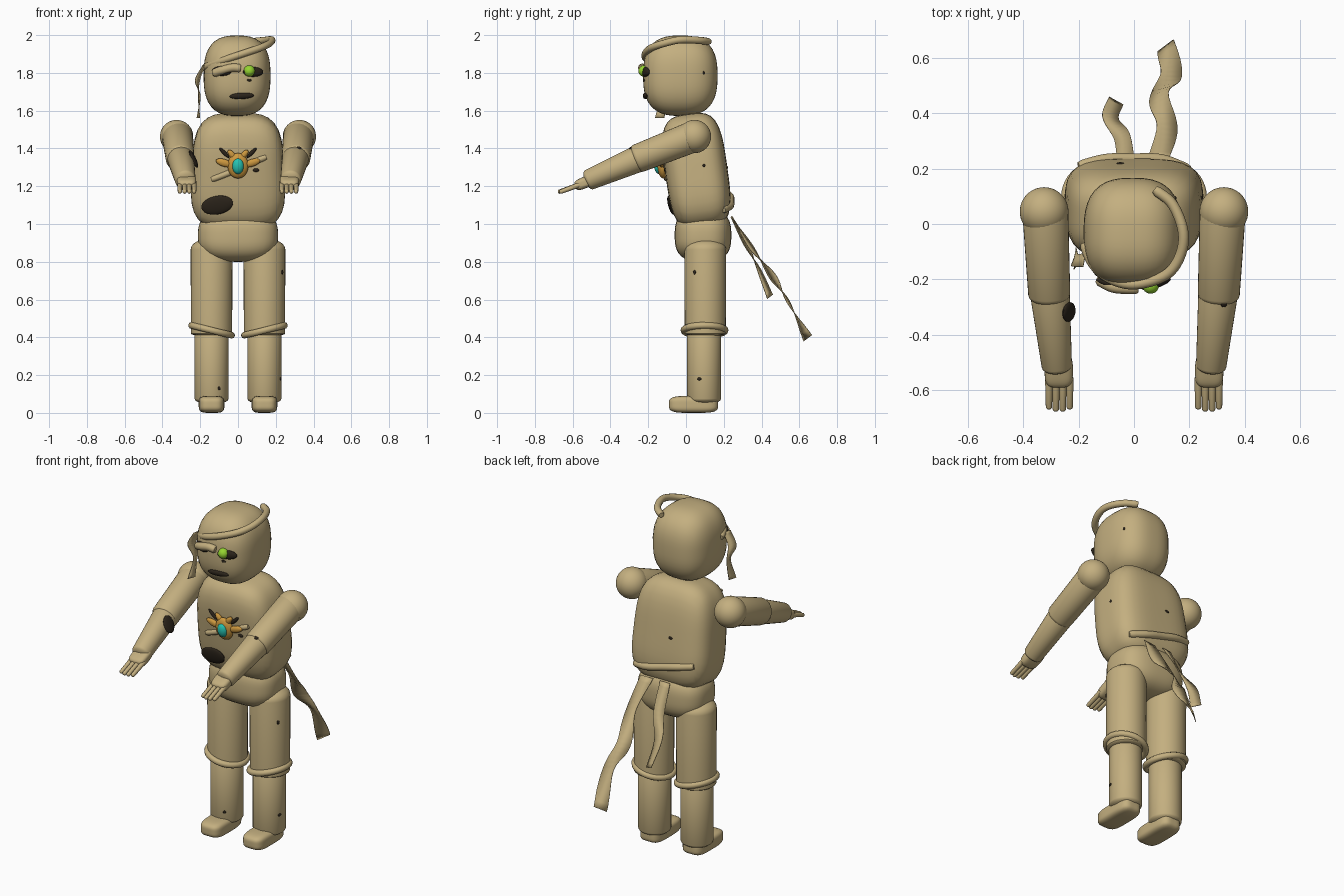
import bpy, bmesh, math
from mathutils import Vector, Matrix, Euler
from mathutils.bvhtree import BVHTree

cube = bpy.data.objects.get("Cube")
if cube:
    bpy.data.objects.remove(cube, do_unlink=True)


def material(name, rgb):
    m = bpy.data.materials.new(name)
    m.use_nodes = True
    m.diffuse_color = (*rgb, 1)
    bsdf = m.node_tree.nodes["Principled BSDF"]
    bsdf.inputs["Base Color"].default_value = (*rgb, 1)
    bsdf.inputs["Roughness"].default_value = 0.8
    return m


LINEN = material("linen tan", (0.55, 0.43, 0.215))
DARK = material("dark hollow", (0.025, 0.018, 0.011))
GOLD = material("gold", (0.62, 0.32, 0.05))
TEAL = material("turquoise", (0.02, 0.55, 0.45))
GREEN = material("glowing green", (0.3, 0.66, 0.03))


def finish(bm, name, mat):
    bmesh.ops.recalc_face_normals(bm, faces=bm.faces)
    mesh = bpy.data.meshes.new(name)
    bm.to_mesh(mesh)
    bm.free()
    mesh.materials.append(mat)
    ob = bpy.data.objects.new(name, mesh)
    bpy.context.collection.objects.link(ob)
    for o in bpy.context.selected_objects:
        o.select_set(False)
    ob.select_set(True)
    bpy.context.view_layer.objects.active = ob
    bpy.ops.object.shade_smooth_by_angle(angle=math.radians(40))
    return ob


def blob(name, loc, half, mat=LINEN, power=2.0, rot=None, taper=0.0, cuts=11):
    """Rounded box: power 2 is an ellipsoid, higher is boxier."""
    bm = bmesh.new()
    bmesh.ops.create_cube(bm, size=2)
    bmesh.ops.subdivide_edges(bm, edges=bm.edges, cuts=cuts, use_grid_fill=True)
    rot = rot or Matrix.Identity(3)
    for v in bm.verts:
        d = Vector(math.tan(c * math.pi / 4) for c in v.co)
        d /= sum(abs(c) ** power for c in d) ** (1 / power)
        grow = 1 - taper * d.z
        v.co = rot @ Vector((d.x * half[0] * grow, d.y * half[1], d.z * half[2])) + Vector(loc)
    return finish(bm, name, mat)


def limb(name, a, b, r0, r1, cap0, cap1, mat=LINEN, sides=32):
    """Round limb from a to b with domed ends of the given heights."""
    a, b = Vector(a), Vector(b)
    length = (b - a).length
    rot = (b - a).to_track_quat('Z', 'Y')
    angles = [math.pi / 2 * i / 6 for i in range(7)]
    prof = [(cap0 * (1 - math.sin(t)), r0 * math.cos(t)) for t in reversed(angles)]
    prof += [(length - cap1 * (1 - math.sin(t)), r1 * math.cos(t)) for t in angles]
    bm = bmesh.new()
    rings = []
    for h, r in prof:
        r = max(r, 0.0005)
        rings.append([bm.verts.new(a + rot @ Vector((r * math.cos(k), r * math.sin(k), h)))
                      for k in (math.tau * i / sides for i in range(sides))])
    for lo, hi in zip(rings, rings[1:]):
        for i in range(sides):
            j = (i + 1) % sides
            bm.faces.new((lo[i], lo[j], hi[j], hi[i]))
    bm.faces.new(rings[0])
    bm.faces.new(rings[-1])
    return finish(bm, name, mat)


def smooth_path(pts, steps=6):
    """Catmull-Rom samples through tuples of any length."""
    p = [Vector(q) for q in pts]
    p = [2 * p[0] - p[1]] + p + [2 * p[-1] - p[-2]]
    out = []
    for i in range(1, len(p) - 2):
        for s in range(steps):
            t = s / steps
            out.append(0.5 * (2 * p[i] + (p[i + 1] - p[i - 1]) * t
                       + (2 * p[i - 1] - 5 * p[i] + 4 * p[i + 1] - p[i + 2]) * t * t
                       + (3 * p[i] - p[i - 1] - 3 * p[i + 1] + p[i + 2]) * t ** 3))
    return out + [p[-2]]


def tube(name, pts, radius, mat=LINEN, sides=12):
    path = smooth_path(pts)
    bm = bmesh.new()
    rings = []
    for i, p in enumerate(path):
        tan = (path[min(i + 1, len(path) - 1)] - path[max(i - 1, 0)]).normalized()
        u = tan.cross(Vector((0, 0, 1))).normalized()
        w = u.cross(tan)
        r = radius * (0.75 if i in (0, len(path) - 1) else 1)
        rings.append([bm.verts.new(p + r * (u * math.cos(k) + w * math.sin(k)))
                      for k in (math.tau * j / sides for j in range(sides))])
    for lo, hi in zip(rings, rings[1:]):
        for i in range(sides):
            j = (i + 1) % sides
            bm.faces.new((lo[i], lo[j], hi[j], hi[i]))
    bm.faces.new(rings[0])
    bm.faces.new(rings[-1])
    return finish(bm, name, mat)


def ribbon(name, pts, width, base=(1, 0, 0), side=(0, 0.8, 0.6)):
    """Twisting cloth strip; each point is x, y, z and a twist angle."""
    bm = bmesh.new()
    pairs = []
    for p in smooth_path([Vector(q[:3]) for q in pts]):
        pairs.append([p])
    for pair, t in zip(pairs, smooth_path([(q[3], 0, 0) for q in pts])):
        off = (Vector(base) * math.cos(t.x) + Vector(side) * math.sin(t.x)) * width / 2
        pair[:] = [bm.verts.new(pair[0] - off), bm.verts.new(pair[0] + off)]
    for (a, b), (c, d) in zip(pairs, pairs[1:]):
        bm.faces.new((a, b, d, c))
    ob = finish(bm, name, LINEN)
    mod = ob.modifiers.new("cloth thickness", 'SOLIDIFY')
    mod.thickness = 0.004
    mod.offset = 0


def surface(ob, start, direction):
    tree = BVHTree.FromPolygons([v.co for v in ob.data.vertices],
                                [p.vertices for p in ob.data.polygons])
    hit, normal, _, _ = tree.ray_cast(Vector(start), Vector(direction))
    return hit, normal


def patch(name, ob, start, direction, half, mat=DARK, turn=0.0, lift=0.0):
    """Flattened ellipsoid laid on the surface of a part."""
    hit, n = surface(ob, start, direction)
    rot = n.to_track_quat('Z', 'Y').to_matrix() @ Matrix.Rotation(turn, 3, 'Z')
    return blob(name, hit + n * lift, half, mat, rot=rot, cuts=6)


FRONT, BACK = (0, 1, 0), (0, -1, 0)

# Body and head
lean = Euler((math.radians(8), 0, 0)).to_matrix()
head = blob("head", (-0.005, -0.03, 1.785), (0.177, 0.197, 0.213), power=2.7)
torso = blob("torso", (0, 0.055, 1.28), (0.246, 0.165, 0.305), power=3.6, rot=lean, taper=0.06)
blob("pelvis", (0, 0.09, 0.94), (0.212, 0.15, 0.14), power=2.8)

# Arms and legs
for s, word in ((-1, "right"), (1, "left")):
    blob(word + "_shoulder", (s * 0.325, 0.045, 1.463), (0.088,) * 3)
    limb(word + "_upper_arm", (s * 0.322, 0.07, 1.475), (s * 0.305, -0.285, 1.335),
         0.083, 0.076, 0.03, 0.035)
    arm = limb(word + "_forearm", (s * 0.307, -0.22, 1.36), (s * 0.277, -0.535, 1.225),
               0.072, 0.055, 0.03, 0.025)
    tilt = Euler((math.radians(22), 0, 0)).to_matrix()
    blob(word + "_hand", (s * 0.272, -0.53, 1.222), (0.051, 0.062, 0.03), power=3.5, rot=tilt)
    for i in range(4):
        x = s * 0.27 + (i - 1.5) * 0.025
        reach = 0.67 if i in (0, 3) else 0.678
        limb(f"{word}_finger_{i + 1}", (x, -0.55, 1.213), (x, -reach, 1.168),
             0.014, 0.0115, 0.01, 0.01, sides=12)
    thigh = limb(word + "_thigh", (s * 0.14, 0.102, 0.405), (s * 0.14, 0.102, 0.925),
                 0.109, 0.111, 0.015, 0.06)
    shin = limb(word + "_shin", (s * 0.14, 0.096, 0.045), (s * 0.14, 0.096, 0.45),
                0.09, 0.09, 0.03, 0.02)
    blob(word + "_foot", (s * 0.14, 0.04, 0.045), (0.068, 0.13, 0.045), power=4)
    bpy.ops.mesh.primitive_torus_add(location=(s * 0.14, 0.098, 0.437), rotation=(0, -s * 0.24, 0),
                                     major_radius=0.109, minor_radius=0.018,
                                     major_segments=40, minor_segments=10)
    ring = bpy.context.object
    ring.name = word + "_knee_wrap"
    ring.data.materials.append(LINEN)
    bpy.ops.object.shade_smooth_by_angle(angle=math.radians(60))
    # Small beetles crawling on the limbs
    if s > 0:
        patch("thigh_beetle", thigh, (1, 0.045, 0.745), (-1, 0, 0), (0.008, 0.012, 0.005))
        patch("shin_beetle", shin, (1, 0.07, 0.18), (-1, 0, 0), (0.012, 0.008, 0.005))
        patch("arm_beetle", arm, (0.325, -0.29, 2), (0, 0, -1), (0.012, 0.012, 0.005))
    else:
        patch("shin_beetle_front", shin, (-0.1, -1, 0.13), FRONT, (0.008, 0.009, 0.005))
        patch("forearm_hole", arm, (-0.235, -0.318, 2), (0, 0, -1), (0.036, 0.05, 0.012))

# Face
patch("right_eye_socket", head, (-0.085, -1, 1.81), FRONT, (0.055, 0.026, 0.016))
patch("left_eye_socket", head, (0.08, -1, 1.805), FRONT, (0.056, 0.026, 0.016))
patch("mouth", head, (0.02, -1, 1.678), FRONT, (0.065, 0.017, 0.014), turn=0.05)
blob("left_eye", (0.06, -0.222, 1.81), (0.03,) * 3, GREEN, cuts=7)
eye_wrap = [surface(head, (x, -1, z), FRONT)[0] + Vector((0, -0.006, 0))
            for x, z in ((-0.13, 1.797), (-0.08, 1.815), (-0.03, 1.827), (0.015, 1.824))]
tube("eye_bandage", eye_wrap, 0.022)

# Loose head wrap with its hanging end
tube("head_wrap", [(0.075, 0.125, 1.965), (0.14, 0.07, 1.972), (0.178, -0.03, 1.975),
                   (0.165, -0.12, 1.955), (0.11, -0.188, 1.93), (0, -0.218, 1.893),
                   (-0.09, -0.195, 1.862), (-0.15, -0.14, 1.84), (-0.18, -0.07, 1.825)], 0.019)
ribbon("hanging_head_strip", [(-0.18, -0.13, 1.84, 0.2), (-0.215, -0.13, 1.76, 0.5),
                              (-0.205, -0.11, 1.68, -0.2), (-0.21, -0.14, 1.56, 0.3)],
       0.05, base=(0, 1, 0), side=(1, 0, 0))

# Torso wraps and hole
chest = [(-0.14, 1.235), (-0.05, 1.27), (0.05, 1.315), (0.15, 1.355)]
tube("chest_wrap", [surface(torso, (x, -1, z), FRONT)[0] for x, z in chest], 0.016)
waist = [(0.2, 1.075), (0.1, 1.095), (0, 1.12), (-0.1, 1.145), (-0.2, 1.165)]
tube("back_wrap", [surface(torso, (x, 1, z), BACK)[0] for x, z in waist], 0.02)
patch("belly_hole", torso, (-0.11, -1, 1.1), FRONT, (0.086, 0.05, 0.014), turn=0.2)

# Scarab amulet
patch("amulet_body", torso, (0, -1, 1.31), FRONT, (0.055, 0.068, 0.028), GOLD, lift=0.012)
patch("amulet_gem", torso, (0, -1, 1.31), FRONT, (0.031, 0.042, 0.024), TEAL, lift=0.03)
for s, word in ((-1, "right"), (1, "left")):
    patch(word + "_amulet_wing", torso, (s * 0.073, -1, 1.325), FRONT,
          (0.046, 0.02, 0.014), GOLD, turn=s * 0.3, lift=0.012)
    patch(word + "_amulet_top", torso, (s * 0.03, -1, 1.365), FRONT,
          (0.035, 0.016, 0.014), GOLD, turn=s * 0.9, lift=0.01)
    patch(word + "_amulet_feeler", torso, (s * 0.072, -1, 1.378), FRONT,
          (0.036, 0.01, 0.009), DARK, turn=s * 0.8, lift=0.012)

# Beetles on head and body
patch("cheek_beetle", head, (0.06, -1, 1.762), FRONT, (0.013, 0.007, 0.005))
patch("chest_beetle", torso, (0.095, -1, 1.285), FRONT, (0.016, 0.01, 0.006))
patch("head_beetle", head, (1, 0.095, 1.8), (-1, 0, 0), (0.006, 0.009, 0.004))
patch("flank_beetle", torso, (1, 0.095, 1.31), (-1, 0, 0), (0.007, 0.009, 0.004))
patch("back_beetle", torso, (-0.05, 1, 1.3), BACK, (0.014, 0.007, 0.005))

# Trailing bandage tails
ribbon("long_tail", [(0.09, 0.24, 1.04, 0.1), (0.12, 0.35, 0.87, -0.3), (0.09, 0.46, 0.72, 0.5),
                     (0.135, 0.54, 0.59, -0.2), (0.115, 0.645, 0.395, 0.75)], 0.078)
ribbon("short_tail", [(-0.03, 0.24, 1.04, 0.1), (-0.045, 0.32, 0.89, 0.4),
                      (-0.085, 0.385, 0.76, -0.3), (-0.065, 0.445, 0.615, -0.6)], 0.062)
